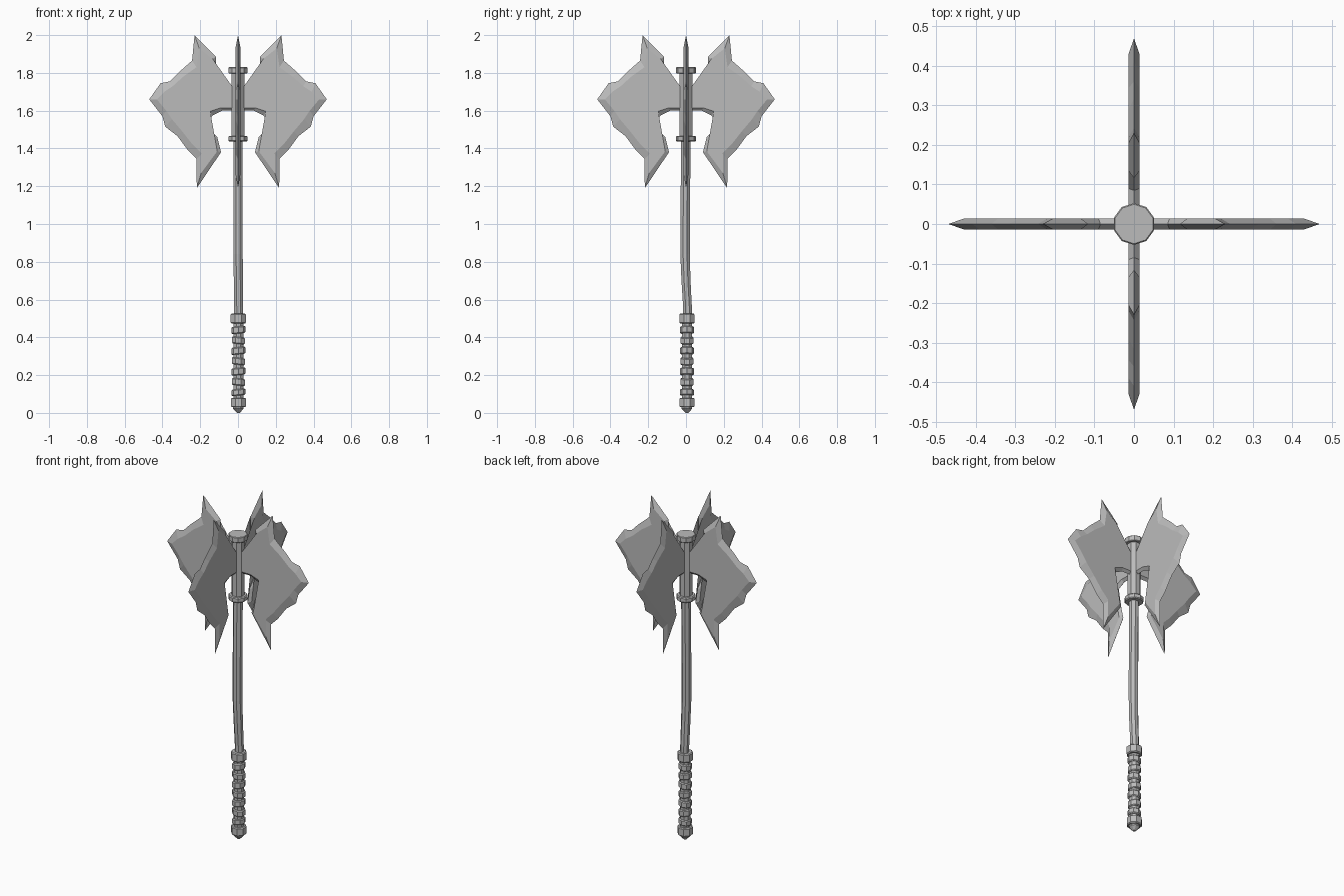
import bpy, bmesh, math

cube = bpy.data.objects.get("Cube")
if cube:
    bpy.data.objects.remove(cube, do_unlink=True)

# Single plain metal colour
metal = bpy.data.materials.new("grey metal")
metal.use_nodes = True
grey = (0.5, 0.5, 0.5, 1)
metal.diffuse_color = grey
metal.node_tree.nodes["Principled BSDF"].inputs["Base Color"].default_value = grey


def finish(bm, name):
    """Turn a bmesh into a flat-shaded object."""
    bmesh.ops.recalc_face_normals(bm, faces=bm.faces)
    mesh = bpy.data.meshes.new(name)
    bm.to_mesh(mesh)
    bm.free()
    mesh.materials.append(metal)
    obj = bpy.data.objects.new(name, mesh)
    bpy.context.collection.objects.link(obj)
    return obj


def bridge(bm, ring_a, ring_b):
    count = len(ring_a)
    for i in range(count):
        j = (i + 1) % count
        bm.faces.new((ring_a[i], ring_a[j], ring_b[j], ring_b[i]))


def turned(name, profile, sides=8, tilt=0.0, turn=0.5):
    """Stack rings given as (height, radius, x, y); tilt slants them."""
    bm = bmesh.new()
    rings = []
    for z, radius, x, y in profile:
        ring = []
        for i in range(sides):
            a = math.tau * (i + turn) / sides
            dx, dy = radius * math.cos(a), radius * math.sin(a)
            ring.append(bm.verts.new((x + dx, y + dy, z + tilt * dx)))
        rings.append(ring)
    for lower, upper in zip(rings, rings[1:]):
        bridge(bm, lower, upper)
    bm.faces.new(rings[0])
    bm.faces.new(rings[-1])
    return finish(bm, name)


def band(name, low, high, radius, x=0.0, y=0.0, bevel=0.005, **options):
    """Ring with chamfered rims."""
    return turned(name, [(low, radius - bevel, x, y), (low + bevel, radius, x, y),
                         (high - bevel, radius, x, y), (high, radius - bevel, x, y)], **options)


# Blade: sharp rim (x, z) paired with the edge of the flat panel (x, z)
BLADE = [
    (0, 1.70, 0, 1.685), (.085, 1.70, .09, 1.685),
    (.12, 1.755, .135, 1.745), (.116, 1.885, .135, 1.875),
    (.23, 2.0, .205, 1.93), (.243, 1.865, .22, 1.83),
    (.317, 1.80, .29, 1.78), (.36, 1.755, .345, 1.73),
    (.41, 1.745, .39, 1.70), (.47, 1.66, .43, 1.66),
    (.40, 1.57, .38, 1.60), (.385, 1.515, .35, 1.555),
    (.32, 1.465, .295, 1.49), (.265, 1.39, .24, 1.42),
    (.22, 1.345, .19, 1.37), (.218, 1.19, .195, 1.27),
    (.09, 1.38, .11, 1.385), (.11, 1.46, .13, 1.455),
    (.17, 1.52, .195, 1.525), (.135, 1.575, .15, 1.595),
    (.085, 1.60, .09, 1.615), (0, 1.60, 0, 1.615),
]
HALF_THICKNESS = 0.014


def make_blade(name, angle):
    bm = bmesh.new()
    rim = [bm.verts.new((x, 0, z)) for x, z, _, _ in BLADE]
    for side in (-1, 1):
        panel = [bm.verts.new((x, side * HALF_THICKNESS, z)) for _, _, x, z in BLADE]
        bridge(bm, rim, panel)
        bm.faces.new(panel)
    bmesh.ops.triangulate(bm, faces=[f for f in bm.faces if len(f.verts) > 4])
    obj = finish(bm, name)
    obj.rotation_euler.z = angle


for i, side in enumerate(("left", "back", "right", "front")):
    make_blade(side + "_blade", i * math.pi / 2)

# Head socket with its cap and lower ring
turned("head_socket", [(1.44, .036, 0, 0), (1.82, .036, 0, 0)])
band("head_cap", 1.797, 1.83, .053, bevel=.003, sides=10)
band("socket_ring", 1.437, 1.467, .053, sides=10)

# Slightly crooked shaft
turned("shaft", [(.5, .025, .003, .008), (.56, .025, .003, .008),
                 (.70, .026, .002, 0), (.84, .027, 0, -.005),
                 (1.1, .027, 0, -.004), (1.46, .027, 0, 0)])

# Grip core, wrapped rings and end collars
GRIP = dict(x=.002, y=.005)
turned("grip_core", [(.03, .029, .002, .005), (.52, .029, .002, .005)])
for i, (low, high) in enumerate([(.42, .458), (.365, .402), (.31, .348), (.255, .292),
                                 (.2, .238), (.145, .183), (.092, .126)]):
    band(f"grip_wrap_{i + 1}", low, high, .037, tilt=.1 * (-1) ** i,
         turn=.5 * (i % 2), **GRIP)
band("grip_top_collar", .474, .525, .044, **GRIP)
band("grip_bottom_collar", .03, .08, .043, **GRIP)

# Pointed pommel
turned("pommel", [(0, .008, .002, .005), (.022, .03, .002, .005), (.04, .03, .002, .005)])
